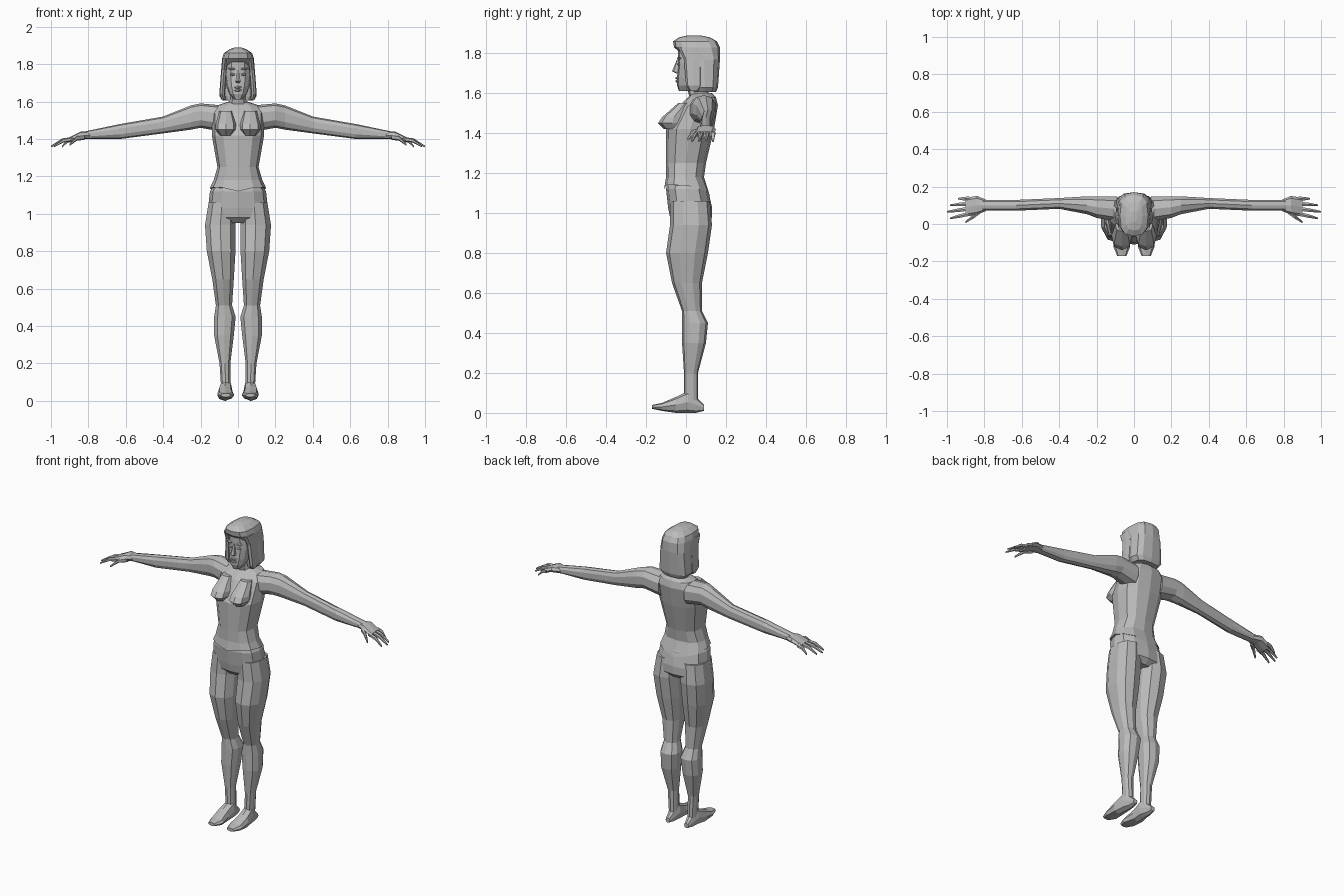
import bpy, bmesh, math
from mathutils import Vector

cube = bpy.data.objects.get("Cube")
if cube:
    bpy.data.objects.remove(cube, do_unlink=True)

SHADE = .5
grey = bpy.data.materials.new("plain grey")
grey.use_nodes = True
grey.diffuse_color = (SHADE, SHADE, SHADE, 1)
grey.node_tree.nodes["Principled BSDF"].inputs["Base Color"].default_value = grey.diffuse_color


# Cross-sections: a position along the part, then the spans of the two other axes
def level(z, half, front, back):
    return z, -half, half, front, back


def section(z, inner, outer, front, back):
    return z, inner, outer, front, back


def foot_slice(y, inner, outer, low, high):
    return y, inner, outer, low, high


def arm_slice(x, middle, depth, low, high):
    return x, middle - depth, middle + depth, low, high


def rounded(value, squareness):
    return math.copysign(abs(value) ** (2 / squareness), value)


def finish(name, bm, mirror):
    """Turn the finished mesh into a flat shaded object, with a twin if mirrored."""
    bmesh.ops.recalc_face_normals(bm, faces=bm.faces[:])
    mesh = bpy.data.meshes.new(name)
    bm.to_mesh(mesh)
    bm.free()
    mesh.materials.append(grey)
    part = bpy.data.objects.new(name, mesh)
    bpy.context.collection.objects.link(part)
    if mirror:
        part.modifiers.new("Mirror", 'MIRROR').use_mirror_merge = False


def loft(name, axis, *rings, sides=10, squareness=2.4, mirror=False, shape=None):
    """Skin rounded cross-sections placed along one axis."""
    bm = bmesh.new()
    loops = []
    for at, u_min, u_max, v_min, v_max in rings:
        loop = []
        for i in range(sides):
            angle = math.tau * i / sides
            u = -rounded(math.sin(angle), squareness)
            v = rounded(math.cos(angle), squareness)
            point = [(u_min + u_max + u * (u_max - u_min)) / 2,
                     (v_min + v_max + v * (v_max - v_min)) / 2]
            point.insert("xyz".index(axis), at)
            loop.append(bm.verts.new(point))
        loops.append(loop)
    for lower, upper in zip(loops, loops[1:]):
        for i in range(sides):
            bm.faces.new((lower[i - 1], lower[i], upper[i], upper[i - 1]))
    bm.faces.new(loops[0])
    bm.faces.new(loops[-1])
    if shape:
        for vert in bm.verts:
            shape(vert.co)
    finish(name, bm, mirror)


def bump(name, centre, size, mirror=False):
    """Small faceted ellipsoid for a facial feature."""
    bm = bmesh.new()
    bmesh.ops.create_icosphere(bm, subdivisions=1, radius=1)
    bmesh.ops.scale(bm, vec=size, verts=bm.verts)
    bmesh.ops.translate(bm, vec=centre, verts=bm.verts)
    finish(name, bm, mirror)


def shape_hem(co):
    """Dip the hem at the back and point it at the middle of the front."""
    if co.z < 1.15:
        co.z -= .3 * max(co.y, 0)
        if abs(co.x) < .01:
            co.z -= .02


# Shirt and bust
loft("shirt", "z",
     level(z=1.14, half=.15, front=-.11, back=.12),
     level(z=1.18, half=.13, front=-.1, back=.09),
     level(z=1.25, half=.11, front=-.1, back=.1),
     level(z=1.42, half=.14, front=-.1, back=.14),
     level(z=1.54, half=.14, front=-.03, back=.16),
     level(z=1.58, half=.11, front=.01, back=.15),
     level(z=1.6, half=.05, front=.03, back=.13),
     sides=12, shape=shape_hem)
loft("bust", "z",
     section(z=1.42, inner=.03, outer=.1, front=-.11, back=0),
     section(z=1.45, inner=.01, outer=.12, front=-.14, back=0),
     section(z=1.48, inner=.01, outer=.12, front=-.12, back=0),
     section(z=1.55, inner=.03, outer=.1, front=-.04, back=.03),
     sides=8, mirror=True)

# Hips, legs and feet
loft("hips", "z",
     level(z=1.17, half=.12, front=-.09, back=.08),
     level(z=1.12, half=.15, front=-.1, back=.11),
     level(z=1.03, half=.16, front=-.09, back=.13),
     level(z=.98, half=.17, front=-.08, back=.13),
     level(z=.95, half=.1, front=-.05, back=.1),
     sides=12)
loft("leg", "z",
     section(z=1.06, inner=.01, outer=.16, front=-.08, back=.12),
     section(z=.94, inner=.01, outer=.18, front=-.08, back=.13),
     section(z=.8, inner=.01, outer=.17, front=-.1, back=.11),
     section(z=.65, inner=.02, outer=.14, front=-.07, back=.08),
     section(z=.51, inner=.03, outer=.12, front=-.02, back=.08),
     section(z=.45, inner=.01, outer=.13, front=-.02, back=.11),
     section(z=.35, inner=.02, outer=.13, front=-.02, back=.1),
     section(z=.2, inner=.04, outer=.1, front=-.01, back=.06),
     section(z=.05, inner=.04, outer=.09, front=-.01, back=.06),
     mirror=True)
loft("foot", "y",
     foot_slice(y=.09, inner=.05, outer=.08, low=.01, high=.04),
     foot_slice(y=.05, inner=.04, outer=.09, low=0, high=.08),
     foot_slice(y=.01, inner=.03, outer=.1, low=0, high=.11),
     foot_slice(y=-.05, inner=.03, outer=.11, low=0, high=.08),
     foot_slice(y=-.12, inner=.02, outer=.11, low=.01, high=.05),
     foot_slice(y=-.17, inner=.04, outer=.09, low=.02, high=.04),
     sides=8, mirror=True)

# Arms with a rounded shoulder, and palms
loft("arm", "x",
     arm_slice(x=.09, middle=.08, depth=.07, low=1.44, high=1.58),
     arm_slice(x=.2, middle=.09, depth=.06, low=1.46, high=1.59),
     arm_slice(x=.25, middle=.1, depth=.05, low=1.45, high=1.58),
     arm_slice(x=.4, middle=.11, depth=.03, low=1.43, high=1.52),
     arm_slice(x=.63, middle=.1, depth=.03, low=1.4, high=1.48),
     arm_slice(x=.82, middle=.1, depth=.03, low=1.4, high=1.44),
     mirror=True)
loft("palm", "x",
     arm_slice(x=.79, middle=.1, depth=.03, low=1.4, high=1.44),
     arm_slice(x=.84, middle=.1, depth=.05, low=1.4, high=1.44),
     arm_slice(x=.9, middle=.09, depth=.05, low=1.38, high=1.41),
     sides=8, mirror=True)


def digit(name, root, tip, radius):
    """Slightly arched finger, tapering to its tip."""
    rings = []
    for along, taper in ((0, 1), (.5, .9), (1, .4)):
        spot = Vector(root).lerp(Vector(tip), along)
        arch = spot.z + radius * math.sin(math.pi * along)
        thick = radius * taper
        rings.append(arm_slice(spot.x, spot.y, thick, arch - thick, arch + thick))
    loft(name, "x", *rings, sides=6, mirror=True)


# Fingers fan out, the second one reaching furthest
for i, name in enumerate(("index_finger", "middle_finger", "ring_finger", "little_finger")):
    reach = 1 - .015 * (i - 1) ** 2
    digit(name, root=(.88, .055 + i * .027, 1.4),
          tip=(reach, .03 + i * .035, 1.36), radius=.012)
digit("thumb", root=(.82, .07, 1.41), tip=(.9, .01, 1.37), radius=.015)

# Neck, head and face
loft("neck", "z",
     level(z=1.57, half=.06, front=.02, back=.13),
     level(z=1.61, half=.045, front=.01, back=.11),
     level(z=1.68, half=.045, front=0, back=.1))
loft("head", "z",
     level(z=1.61, half=.02, front=-.035, back=.03),
     level(z=1.64, half=.045, front=-.045, back=.06),
     level(z=1.68, half=.06, front=-.045, back=.09),
     level(z=1.74, half=.07, front=-.04, back=.1),
     level(z=1.85, half=.055, front=-.04, back=.1),
     sides=12)
loft("nose", "z",
     level(z=1.7, half=.01, front=-.05, back=-.03),
     level(z=1.71, half=.015, front=-.07, back=-.03),
     level(z=1.77, half=.005, front=-.045, back=-.03),
     sides=6)
for name, height in (("upper_lip", 1.676), ("lower_lip", 1.66)):
    bump(name, centre=(0, -.04, height), size=(.022, .016, .008))
bump("eye", centre=(.03, -.034, 1.745), size=(.016, .01, .008), mirror=True)
bump("brow", centre=(.033, -.034, 1.775), size=(.022, .014, .007), mirror=True)

# Bobbed hair, swept forward over the forehead
loft("hair", "z",
     level(z=1.605, half=.08, front=.035, back=.15),
     level(z=1.63, half=.1, front=.03, back=.16),
     level(z=1.77, half=.09, front=.01, back=.17),
     level(z=1.83, half=.085, front=-.06, back=.17),
     level(z=1.86, half=.075, front=-.065, back=.155),
     level(z=1.88, half=.045, front=-.035, back=.12),
     level(z=1.89, half=.015, front=.01, back=.07),
     sides=12, squareness=2.9)
loft("hair_side", "z",
     section(z=1.61, inner=.065, outer=.09, front=.02, back=.06),
     section(z=1.64, inner=.07, outer=.1, front=0, back=.08),
     section(z=1.77, inner=.06, outer=.09, front=-.01, back=.08),
     section(z=1.83, inner=.05, outer=.085, front=-.04, back=.08),
     sides=8, squareness=2.8, mirror=True)
